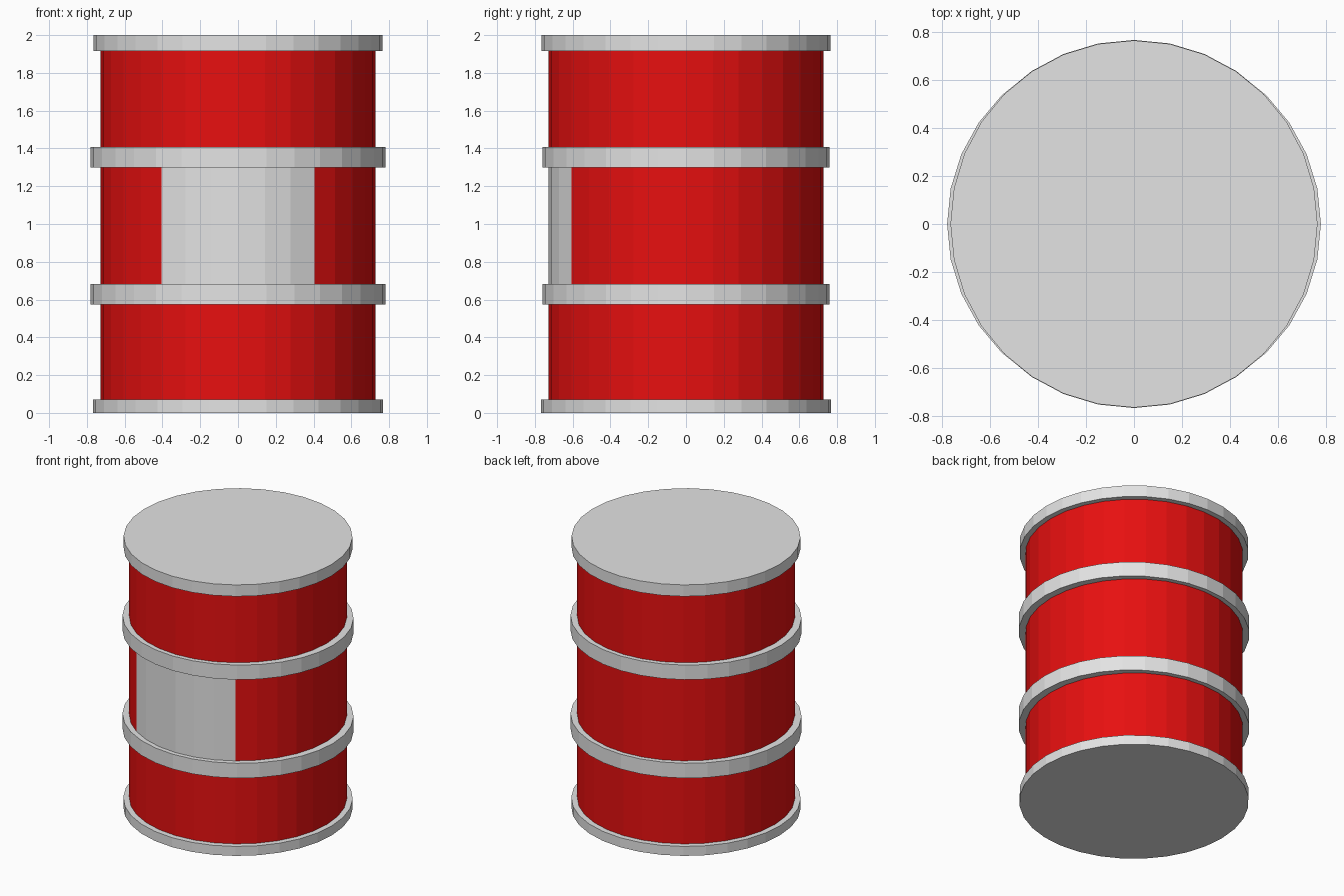
import bpy, bmesh
from math import sin, cos, pi, radians, atan2

SIDES = 32

cube = bpy.data.objects.get("Cube")
if cube:
    bpy.data.objects.remove(cube, do_unlink=True)


def material(name, rgb):
    mat = bpy.data.materials.new(name)
    mat.use_nodes = True
    mat.diffuse_color = (*rgb, 1)
    mat.node_tree.nodes["Principled BSDF"].inputs["Base Color"].default_value = (*rgb, 1)
    return mat


red = material("red paint", (0.8, 0.005, 0.005))
grey = material("light grey metal", (0.77, 0.77, 0.77))


def lathe(name, profile, mats, closed=False, capped=False, stretch=(1, 1), paint=None):
    """Spin a (radius, height) profile around z with flat facets."""
    bm = bmesh.new()
    rings = []
    for r, z in profile:
        angles = [2 * pi * i / SIDES for i in range(SIDES)]
        rings.append([bm.verts.new((r * stretch[0] * cos(a), r * stretch[1] * sin(a), z)) for a in angles])
    pairs = list(zip(rings, rings[1:]))
    if closed:
        pairs.append((rings[-1], rings[0]))
    for low, high in pairs:
        for i in range(SIDES):
            j = (i + 1) % SIDES
            bm.faces.new((low[i], low[j], high[j], high[i]))
    if capped:
        bm.faces.new(rings[0][::-1])
        bm.faces.new(rings[-1])
    bmesh.ops.recalc_face_normals(bm, faces=bm.faces)
    if paint:
        for face in bm.faces:
            face.material_index = paint(face.calc_center_median())
    mesh = bpy.data.meshes.new(name)
    bm.to_mesh(mesh)
    bm.free()
    for mat in mats:
        mesh.materials.append(mat)
    obj = bpy.data.objects.new(name, mesh)
    bpy.context.collection.objects.link(obj)
    return obj


# Drum wall, with a blank label panel on the front facets between the bands
def label_panel(c):
    return int(0.685 < c.z < 1.3 and abs(atan2(c.x, -c.y)) < radians(33.75))


lathe("drum_wall", [(0.728, z) for z in (0.03, 0.63, 1.35, 1.96)], [red, grey],
      capped=True, paint=lambda c: label_panel(c))

# Base and lid discs
lathe("base_rim", [(0.768, 0), (0.768, 0.07)], [grey], capped=True)
lathe("lid", [(0.766, 1.915), (0.766, 2)], [grey], capped=True)

# Raised bands, slightly wider from side to side
for name, z0, z1 in (("lower_band", 0.573, 0.683), ("upper_band", 1.3, 1.408)):
    lathe(name, [(0.71, z0), (0.77, z0), (0.77, z1), (0.71, z1)], [grey],
          closed=True, stretch=(1.013, 0.987))
